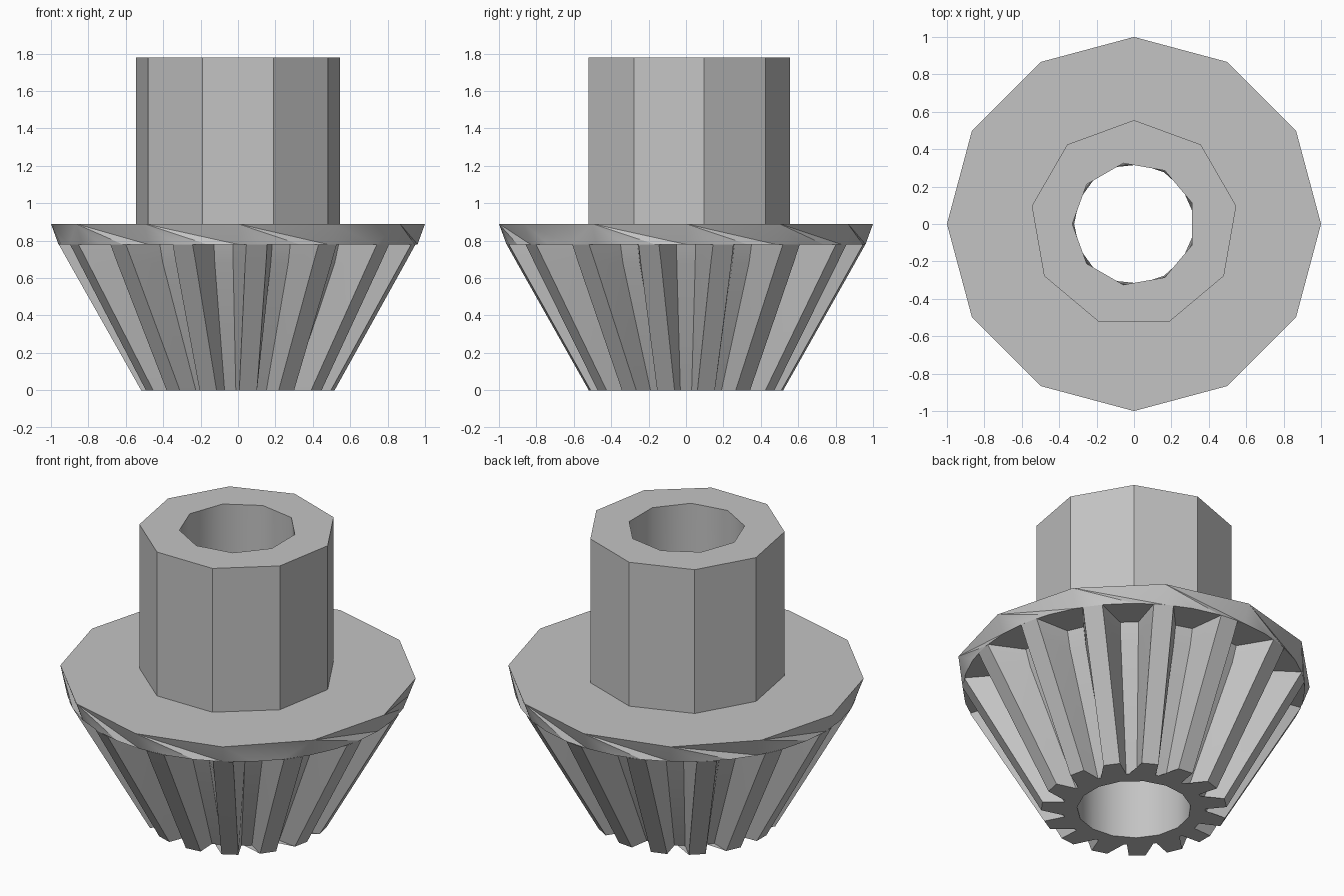
import bpy, bmesh
from math import pi, sin, cos, radians

cube = bpy.data.objects.get("Cube")
if cube:
    bpy.data.objects.remove(cube, do_unlink=True)

steel = bpy.data.materials.new("plain grey")
steel.use_nodes = True
grey = (0.55, 0.55, 0.55, 1)
steel.diffuse_color = grey
steel.node_tree.nodes["Principled BSDF"].inputs["Base Color"].default_value = grey

TEETH = 15
FLANGE_BASE, FLANGE_TOP, HUB_TOP = 0.78, 0.89, 1.78


def polygon(sides, radius, z, start=0.0):
    """Ring of (angle, radius, z), counter-clockwise."""
    return [(radians(start) + 2 * pi * i / sides, radius, z) for i in range(sides)]


def tooth_ring(tip, root, tip_half, root_half, z):
    """Outline of all the teeth at one height."""
    ring = []
    for i in range(TEETH):
        a = pi + 2 * pi * i / TEETH
        ring += [(a - root_half, root, z), (a - tip_half, tip, z),
                 (a + tip_half, tip, z), (a + root_half, root, z)]
    return ring


def build(name, bands, smooth=None):
    """Join pairs of rings with faces; unequal rings are zipped by angle."""
    bm = bmesh.new()
    cache = {}

    def vert(p):
        a, r, z = p
        co = (r * cos(a), r * sin(a), z)
        key = tuple(round(c, 5) for c in co)
        if key not in cache:
            cache[key] = bm.verts.new(co)
        return cache[key]

    for low, high in bands:
        n, m = len(low), len(high)
        a, b = [vert(p) for p in low], [vert(p) for p in high]
        if n == m:
            for i in range(n):
                j = (i + 1) % n
                bm.faces.new((a[i], a[j], b[j], b[i]))
            continue
        i = j = 0
        while i < n or j < m:
            next_a = low[i + 1][0] if i + 1 < n else low[0][0] + 2 * pi
            next_b = high[j + 1][0] if j + 1 < m else high[0][0] + 2 * pi
            if j >= m or (i < n and next_a <= next_b):
                bm.faces.new((a[i % n], a[(i + 1) % n], b[j % m]))
                i += 1
            else:
                bm.faces.new((a[i % n], b[(j + 1) % m], b[j % m]))
                j += 1
    mesh = bpy.data.meshes.new(name)
    bm.to_mesh(mesh)
    bm.free()
    obj = bpy.data.objects.new(name, mesh)
    bpy.context.collection.objects.link(obj)
    mesh.materials.append(steel)
    if smooth:
        bpy.ops.object.select_all(action="DESELECT")
        obj.select_set(True)
        bpy.context.view_layer.objects.active = obj
        bpy.ops.object.shade_smooth_by_angle(angle=radians(smooth))
    return obj


# Shared outlines
hub_low = polygon(9, 0.555, FLANGE_TOP, 10)
hub_high = polygon(9, 0.555, HUB_TOP, 10)
bore_high = polygon(9, 0.33, HUB_TOP, 20)
bore_zip = polygon(9, 0.33, HUB_TOP, 180)
bore_low = polygon(TEETH, 0.32, 0, 180)
rim_high = polygon(12, 1.0, FLANGE_TOP)
rim_low = polygon(36, 0.96, FLANGE_BASE)

# Hub: faceted sleeve with an open top
build("hub", [(hub_low, hub_high), (hub_high, bore_high)])

# Bore: through hole
build("bore", [(bore_zip, bore_low)], smooth=30)

# Flange: twelve-sided plate tapering to a round underside
build("flange", [
    (rim_high, polygon(12, 0.5, FLANGE_TOP)),
    (rim_low, rim_high),
    (polygon(36, 0.66, FLANGE_BASE), rim_low),
], smooth=30)

# Bevel gear: straight teeth flaring upward, roots steeper under the flange
gear_low = tooth_ring(0.52, 0.40, 0.0915, 0.134, 0)
gear_mid = tooth_ring(0.904, 0.72, 0.062, 0.141, 0.68)
gear_high = tooth_ring(0.96, 0.75, 0.058, 0.142, FLANGE_BASE)
build("gear_teeth", [(gear_low, gear_mid), (gear_mid, gear_high),
                     (bore_low, gear_low)], smooth=20)
